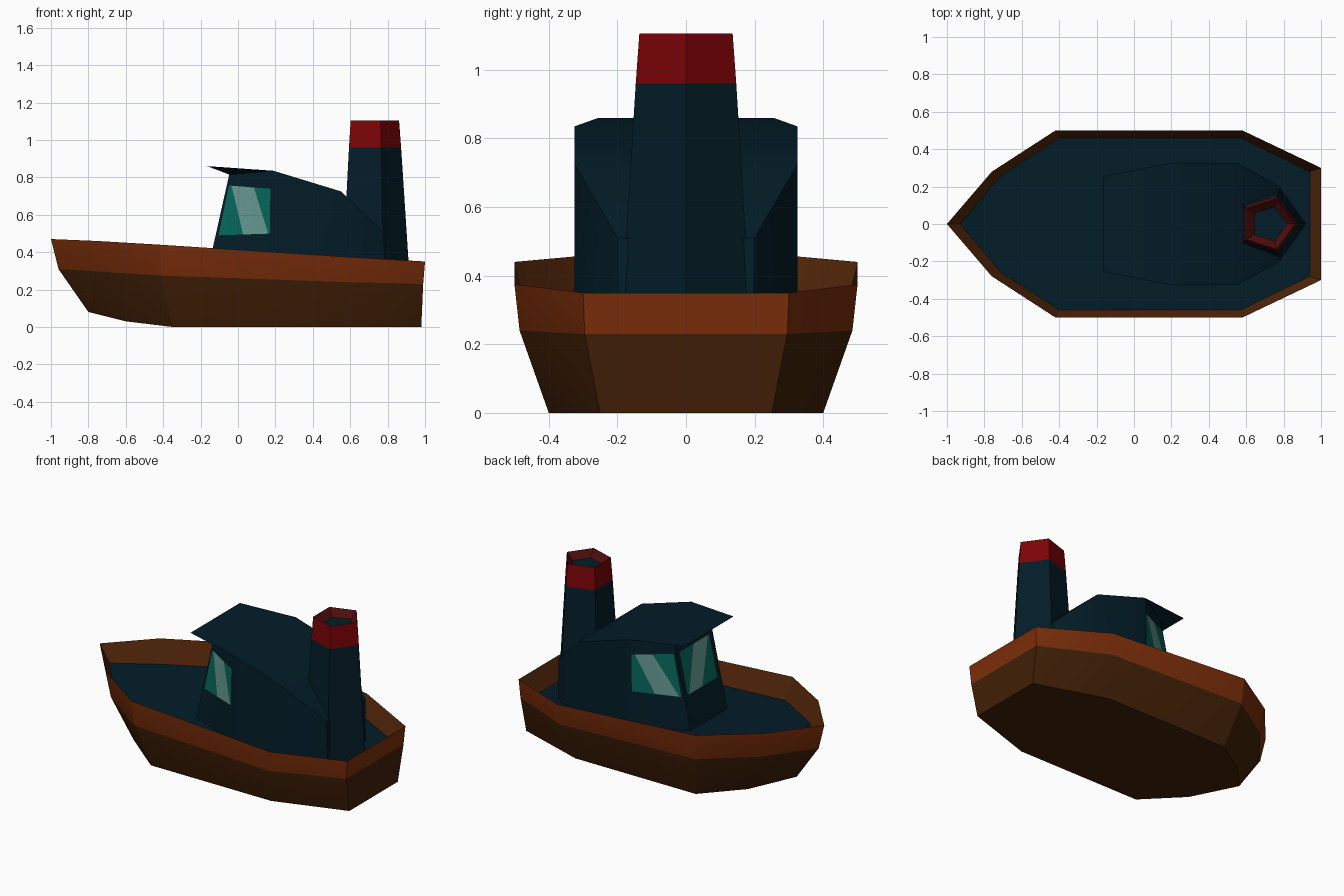
import bpy, bmesh, math
from mathutils import Vector

cube = bpy.data.objects.get("Cube")
if cube:
    bpy.data.objects.remove(cube, do_unlink=True)


def material(name, rgb):
    m = bpy.data.materials.new(name)
    m.use_nodes = True
    m.diffuse_color = (*rgb, 1)
    m.node_tree.nodes["Principled BSDF"].inputs["Base Color"].default_value = (*rgb, 1)
    return m


upper_brown = material("rust brown", (0.2, 0.027, 0.003))
inner_brown = material("shaded brown", (0.09, 0.02, 0.003))
lower_brown = material("dark brown", (0.052, 0.014, 0.002))
navy = material("navy blue", (0.001, 0.012, 0.021))
red = material("deep red", (0.2, 0.001, 0.002))
dark_red = material("dark red", (0.075, 0.004, 0.004))
teal = material("teal glass", (0.002, 0.135, 0.105))
pale = material("pale glass", (0.13, 0.31, 0.28))


class Part:
    """Collects coloured faces and turns them into one object."""

    def __init__(self, name, mats):
        self.name, self.mats, self.bm = name, mats, bmesh.new()

    def face(self, points, mat):
        f = self.bm.faces.new([self.bm.verts.new(p) for p in points])
        f.material_index = self.mats.index(mat)

    def band(self, a, b, mat):
        for i in range(len(a)):
            j = (i + 1) % len(a)
            self.face((a[i], a[j], b[j], b[i]), mat)

    def finish(self, smooth):
        bmesh.ops.remove_doubles(self.bm, verts=self.bm.verts, dist=0.0005)
        bmesh.ops.recalc_face_normals(self.bm, faces=self.bm.faces)
        mesh = bpy.data.meshes.new(self.name)
        self.bm.to_mesh(mesh)
        self.bm.free()
        for m in self.mats:
            mesh.materials.append(m)
        ob = bpy.data.objects.new(self.name, mesh)
        bpy.context.collection.objects.link(ob)
        if smooth:
            bpy.ops.object.select_all(action="DESELECT")
            ob.select_set(True)
            bpy.context.view_layer.objects.active = ob
            bpy.ops.object.shade_smooth_by_angle(angle=math.radians(30))


def flip(p):
    return Vector((p[0], -p[1], p[2]))


# Hull: half outlines from bow to stern, mirrored into rings
def ring(half):
    pts = [Vector(p) for p in half]
    return pts + [flip(p) for p in reversed(pts[1:])]


def deck_z(x):
    return 0.275 - 0.05 * x


keel = ring([(-0.8, 0, 0.08), (-0.6, 0.22, 0.03), (-0.35, 0.4, 0), (0.52, 0.4, 0), (0.98, 0.25, 0)])
chine = ring([(-0.96, 0, 0.31), (-0.73, 0.27, 0.295), (-0.41, 0.485, 0.275),
              (0.57, 0.485, 0.24), (0.99, 0.295, 0.23)])
rim = ring([(-1, 0, 0.47), (-0.76, 0.28, 0.46), (-0.42, 0.5, 0.44), (0.58, 0.5, 0.375), (1, 0.3, 0.35)])
deck = ring([(-0.93, 0, 0.36)] + [(x, y, deck_z(x)) for x, y in
            [(-0.71, 0.26), (-0.4, 0.46), (0.57, 0.46), (0.94, 0.28)]])

hull = Part("hull", [lower_brown, upper_brown, inner_brown, navy])
hull.band(keel, chine, lower_brown)
hull.band(chine, rim, upper_brown)
hull.band(rim, deck, inner_brown)
for outline, mat in ((keel, lower_brown), (deck, navy)):
    n = len(outline)
    hull.face((outline[0], outline[1], outline[-1]), mat)
    for i in range(1, n // 2):
        hull.face((outline[i], outline[i + 1], outline[n - i - 1], outline[n - i]), mat)
hull.finish(True)

# Cabin: walls with inset windows under an overhanging roof
cabin = Part("cabin", [navy, teal, pale])


def window_wall(bl, br, tr, tl, us, left, right, stripe):
    """Wall with a window; left/right = sill and head, stripe = top then bottom span."""
    us = (0, *us, 1)
    columns = [(0, *left, 1)] * 2 + [(0, *right, 1)] * 2

    def at(i, j):
        u, v = us[i], columns[i][j]
        return bl.lerp(br, u).lerp(tl.lerp(tr, u), v)

    for i in range(3):
        for j in range(3):
            if not i == j == 1:
                cabin.face((at(i, j), at(i + 1, j), at(i + 1, j + 1), at(i, j + 1)), navy)
    top = [at(1, 2).lerp(at(2, 2), t) for t in (0, stripe[0], stripe[1], 1)]
    low = [at(1, 1).lerp(at(2, 1), t) for t in (0, stripe[2], stripe[3], 1)]
    for k, mat in enumerate((teal, pale, teal)):
        cabin.face((low[k], low[k + 1], top[k + 1], top[k]), mat)


def foot(x, y):
    return Vector((x, y, deck_z(x) - 0.01))


tip = Vector((-0.165, 0.255, 0.86))
front_top, front_foot = Vector((-0.047, 0.19, 0.815)), foot(-0.168, 0.19)
roof = [tip, Vector((0.19, 0.325, 0.835)), Vector((0.55, 0.325, 0.725)), Vector((0.78, 0.2, 0.51))]
feet = [foot(0.19, 0.325), foot(0.55, 0.325), foot(0.787, 0.197)]
fore, aft = (0.4, 0.89), (0.42, 0.835)

window_wall(feet[0], front_foot, front_top, roof[1], (0.065, 0.95), aft, fore, (0.08, 0.5, 0.47, 0.96))
window_wall(flip(front_foot), flip(feet[0]), flip(roof[1]), flip(front_top),
            (0.05, 0.935), fore, aft, (0.06, 0.6, 0.48, 0.97))
window_wall(front_foot, flip(front_foot), flip(front_top), front_top,
            (0.1, 0.9), fore, fore, (0.47, 0.96, 0.05, 0.5))

for side in (Vector, flip):
    for i in (0, 1):
        cabin.face([side(p) for p in (feet[i], feet[i + 1], roof[i + 2], roof[i + 1])], navy)
    cabin.face([side(p) for p in (tip, front_top, roof[1])], navy)
for a, b in zip(roof, roof[1:]):
    cabin.face((a, b, flip(b), flip(a)), navy)
cabin.face((tip, front_top, flip(front_top), flip(tip)), navy)
cabin.face((roof[3], feet[2], flip(feet[2]), flip(roof[3])), navy)
cabin.finish(True)


# Funnel: tapered five-sided stack with a red collar and a sunken mouth
def pentagon(cx, r, z):
    return [Vector((cx + r * math.cos(a), r * math.sin(a), z))
            for a in (math.tau * k / 5 for k in range(5))]


levels = [pentagon(0.718, 0.202, 0.225), pentagon(0.718, 0.154, 0.96),
          pentagon(0.718, 0.143, 1.105), pentagon(0.722, 0.097, 1.06)]
funnel = Part("funnel", [navy, red, dark_red])
for a, b, mat in zip(levels, levels[1:], (navy, red, dark_red)):
    funnel.band(a, b, mat)
funnel.face(levels[0], navy)
funnel.face(levels[-1], navy)
funnel.finish(False)
